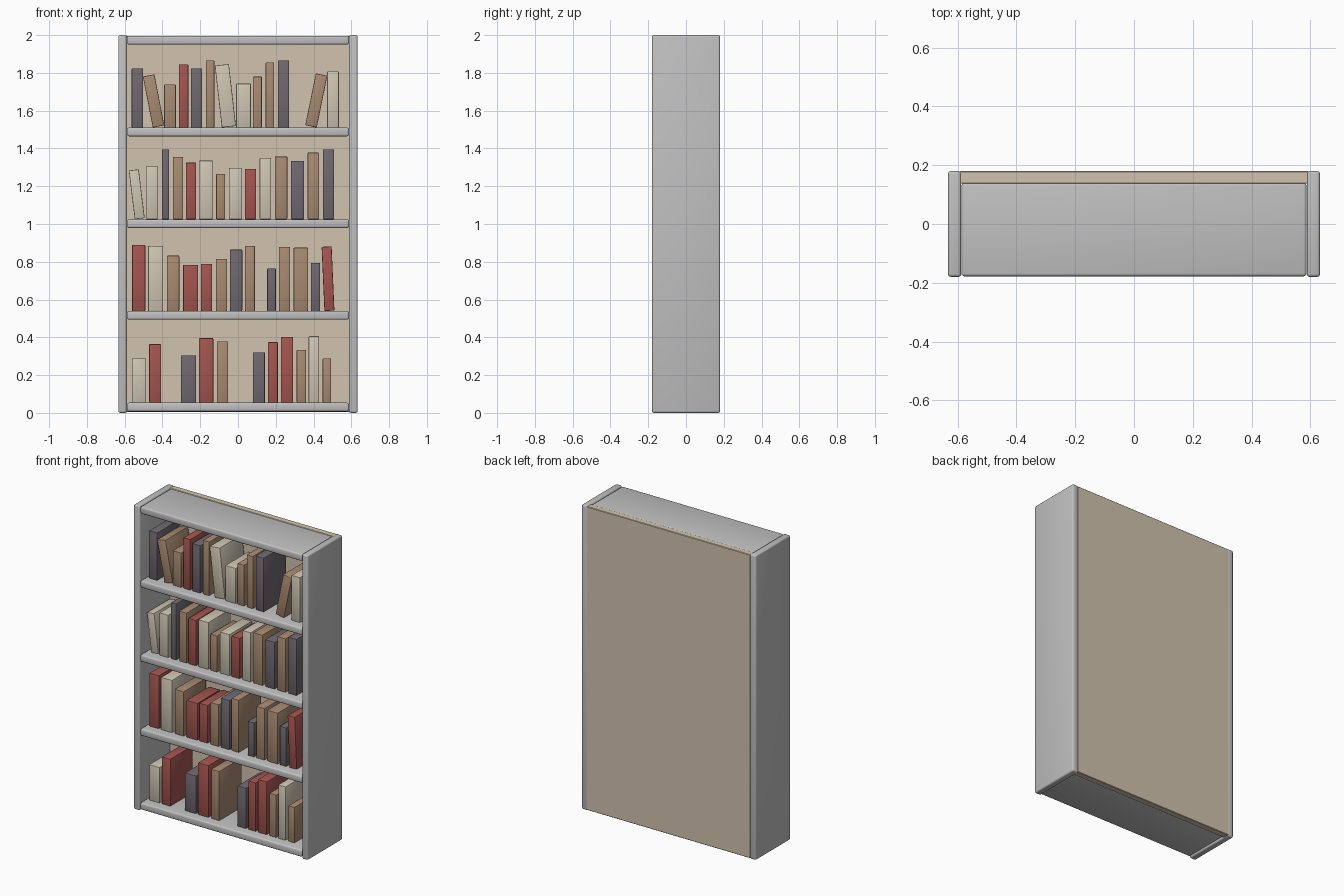
import bpy, bmesh, math
from mathutils import Matrix, Vector

if "Cube" in bpy.data.objects:
    bpy.data.objects.remove(bpy.data.objects["Cube"])


def material(name, rgb):
    m = bpy.data.materials.new(name)
    m.diffuse_color = (*rgb, 1)
    m.use_nodes = True
    m.node_tree.nodes["Principled BSDF"].inputs["Base Color"].default_value = m.diffuse_color
    return m


GREY = material("grey_paint", (0.53, 0.53, 0.53))
TAN = material("tan_backing", (0.64, 0.55, 0.43))
BOOK = {
    "C": material("cream_cover", (0.62, 0.56, 0.45)),
    "B": material("brown_cover", (0.39, 0.255, 0.165)),
    "R": material("red_cover", (0.37, 0.09, 0.078)),
    "D": material("slate_cover", (0.16, 0.14, 0.16)),
}


def box(name, lo, hi, mat, bevel, segments=2, lean=0, pivot=None):
    """Bevelled box between two corners, optionally leaning left about a pivot."""
    lo, hi = Vector(lo), Vector(hi)
    bm = bmesh.new()
    bmesh.ops.create_cube(bm, size=1)
    bmesh.ops.scale(bm, vec=hi - lo, verts=bm.verts)
    bmesh.ops.translate(bm, vec=(lo + hi) / 2, verts=bm.verts)
    bmesh.ops.bevel(bm, geom=bm.edges[:], offset=bevel, segments=segments,
                    profile=0.5, affect='EDGES')
    if lean:
        bmesh.ops.rotate(bm, cent=pivot, verts=bm.verts,
                         matrix=Matrix.Rotation(math.radians(-lean), 3, 'Y'))
    mesh = bpy.data.meshes.new(name)
    bm.to_mesh(mesh)
    bm.free()
    mesh.materials.append(mat)
    obj = bpy.data.objects.new(name, mesh)
    bpy.context.collection.objects.link(obj)
    bpy.ops.object.select_all(action='DESELECT')
    obj.select_set(True)
    bpy.context.view_layer.objects.active = obj
    bpy.ops.object.shade_smooth_by_angle(angle=math.radians(35))
    return obj


# Upright side panels
for side, x0, x1 in (("left", -0.633, -0.588), ("right", 0.588, 0.633)):
    box(side + "_side_panel", (x0, -0.18, 0), (x1, 0.18, 2), GREY, 0.01, 3)

# Back panel
box("back_panel", (-0.595, 0.137, 0.004), (0.595, 0.18, 1.996), TAN, 0.003, 1)

# Five shelves, bottom to top
for i in range(5):
    z = 0.031 + i * 0.4855
    box("shelf", (-0.587, -0.178, z - 0.023), (0.587, 0.14, z + 0.023), GREY, 0.01, 3)


def fill_shelf(index, books):
    """Each book: cover, centre x at its foot, width, height, lean to the left in degrees."""
    floor = 0.031 + index * 0.4855 + 0.023
    for cover, x, w, h, *lean in books:
        a = lean[0] if lean else 0
        foot = (x - math.copysign(w / 2, a), 0, floor)
        box("book", (x - w / 2, -0.12, floor), (x + w / 2, 0.115, floor + h),
            BOOK[cover], 0.004, 2, a, foot)


# Books on the bottom shelf
fill_shelf(0, [
    ("C", -.524, .076, .235), ("R", -.439, .063, .31), ("D", -.262, .08, .25),
    ("R", -.169, .076, .342), ("B", -.082, .06, .325), ("D", .111, .063, .267),
    ("R", .185, .053, .32), ("R", .259, .065, .348), ("B", .336, .05, .28),
    ("C", .402, .055, .352), ("B", .471, .045, .235)])

# Books on the second shelf
fill_shelf(1, [
    ("R", -.526, .07, .35), ("C", -.436, .08, .345), ("B", -.344, .066, .293),
    ("R", -.251, .08, .244), ("R", -.167, .06, .25), ("B", -.087, .06, .276),
    ("D", -.01, .065, .325), ("B", .063, .053, .345), ("D", .177, .046, .225),
    ("B", .246, .06, .34), ("B", .333, .077, .335), ("D", .41, .048, .255),
    ("R", .484, .053, .34, 2.5)])

# Books on the third shelf
fill_shelf(2, [
    ("C", -.52, .053, .26, 7), ("C", -.455, .065, .28), ("D", -.384, .038, .37),
    ("B", -.317, .054, .33), ("R", -.249, .055, .30), ("C", -.169, .075, .31),
    ("B", -.092, .048, .24), ("C", -.013, .07, .272), ("R", .066, .06, .267),
    ("C", .145, .06, .325), ("B", .228, .066, .332), ("D", .315, .07, .309),
    ("B", .399, .06, .353), ("D", .479, .06, .37)])

# Books on the fourth shelf
fill_shelf(3, [
    ("D", -.533, .06, .313), ("B", -.42, .062, .275, 11), ("B", -.36, .063, .228),
    ("R", -.288, .05, .334), ("D", -.22, .06, .313), ("B", -.148, .045, .355),
    ("C", -.048, .075, .33, 6.5), ("C", .029, .078, .233), ("B", .103, .047, .27),
    ("B", .169, .045, .345), ("D", .241, .06, .355), ("B", .386, .062, .28, -11.5),
    ("C", .503, .062, .297)])
